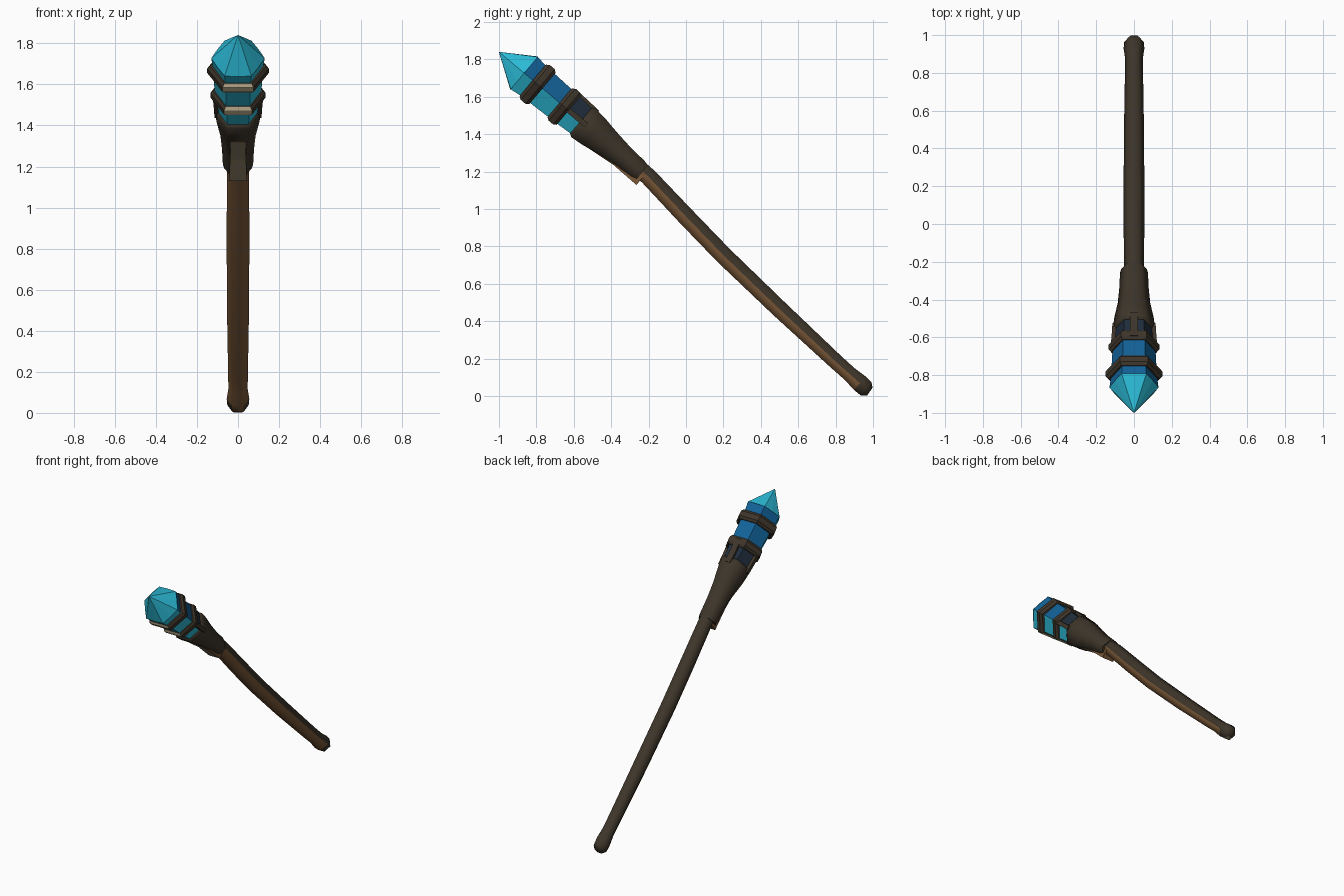
import bpy, bmesh, math
from mathutils import Vector

cube = bpy.data.objects.get("Cube")
if cube:
    bpy.data.objects.remove(cube)


def material(name, r, g, b):
    m = bpy.data.materials.new(name)
    m.use_nodes = True
    m.diffuse_color = (r, g, b, 1)
    bsdf = next(n for n in m.node_tree.nodes if n.type == "BSDF_PRINCIPLED")
    bsdf.inputs["Base Color"].default_value = (r, g, b, 1)
    bsdf.inputs["Roughness"].default_value = 0.7
    return m


MATS = [
    material("dark bark", 0.048, 0.036, 0.023),
    material("warm wood", 0.19, 0.095, 0.038),
    material("pale edge", 0.62, 0.52, 0.33),
    material("worn tan", 0.27, 0.22, 0.13),
    material("crystal cyan", 0.025, 0.5, 0.68),
    material("crystal blue", 0.006, 0.12, 0.31),
    material("crystal navy", 0.014, 0.026, 0.045),
]
BARK, WOOD, PALE, TAN, CYAN, BLUE, NAVY = range(len(MATS))

# Head frame: distances run from the crystal tip down the axis
TIP = Vector((0, -1, 1.84))
AXIS = Vector((0, 0.766, -0.643))
UP = Vector((0, 0.643, 0.766))


def head(d, rx, rv, shift=0.0):
    return TIP + AXIS * d + UP * shift, UP, rx, rv


def loft(name, stations, rule, sides=6, turn=0.0, mid=1.0, smooth=False):
    """Skin rings along an axis; rule(upward normal, segment) gives the colour."""
    bm = bmesh.new()
    rings, colours = [], []
    for centre, up, rx, rv in stations:
        ring = []
        for i in range(sides):
            a = math.tau * i / sides + turn
            k = mid if i % 2 else 1.0
            p = centre + Vector((rx * k * math.cos(a), 0, 0)) + up * (rv * k * math.sin(a))
            ring.append(bm.verts.new(p))
        rings.append(ring)
    segment = {}
    for s in range(len(rings) - 1):
        a, b = rings[s], rings[s + 1]
        for i in range(sides):
            j = (i + 1) % sides
            segment[bm.faces.new((a[i], a[j], b[j], b[i]))] = s
    segment[bm.faces.new(rings[0])] = 0
    segment[bm.faces.new(rings[-1])] = len(rings) - 2
    bmesh.ops.recalc_face_normals(bm, faces=bm.faces[:])
    for f, s in segment.items():
        f.normal_update()
        f.material_index = rule(f.normal.dot(stations[s][1]), s)
    mesh = bpy.data.meshes.new(name)
    bm.to_mesh(mesh)
    bm.free()
    for m in MATS:
        mesh.materials.append(m)
    ob = bpy.data.objects.new(name, mesh)
    bpy.context.collection.objects.link(ob)
    if smooth:
        bpy.ops.object.select_all(action="DESELECT")
        ob.select_set(True)
        bpy.context.view_layer.objects.active = ob
        bpy.ops.object.shade_smooth_by_angle(angle=math.radians(65))
    return ob


# Shaft: gently sagging hexagonal pole with a knob at the foot
path = [(-0.32, 1.28, 0.05), (-0.2, 1.172, 0.053), (0, 0.96, 0.055),
        (0.2, 0.753, 0.055), (0.5, 0.465, 0.053), (0.8, 0.185, 0.048),
        (0.875, 0.118, 0.047), (0.93, 0.068, 0.055), (0.963, 0.038, 0.052),
        (0.983, 0.024, 0.03)]
shaft = []
for i, (y, z, r) in enumerate(path):
    y0, z0, _ = path[max(i - 1, 0)]
    y1, z1, _ = path[min(i + 1, len(path) - 1)]
    shaft.append((Vector((0, y, z)), Vector((0, z0 - z1, y1 - y0)).normalized(), r, r))


def shaft_rule(n, s):
    if s >= 7:
        return TAN if n < -0.6 and s == 8 else WOOD if n < -0.6 else BARK
    return WOOD if n < -0.1 else BARK


loft("shaft", shaft, shaft_rule, smooth=True)

# Sleeve: flared socket that grips the crystal
loft("sleeve", [head(0.57, 0.1, 0.103), head(0.59, 0.112, 0.116),
                head(0.66, 0.104, 0.108), head(0.76, 0.086, 0.088),
                head(0.86, 0.078, 0.072), head(0.97, 0.074, 0.067, -0.004),
                head(1.0, 0.068, 0.062, -0.006)],
     lambda n, s: BARK, smooth=True)

# Tongue: wooden strip under the sleeve, tapering to a point
loft("tongue", [head(0.63, 0.012, 0.02, -0.08), head(0.71, 0.05, 0.05, -0.05),
                head(0.86, 0.055, 0.05, -0.034), head(1.02, 0.062, 0.05, -0.037)],
     lambda n, s: TAN if n < -0.6 and s > 0 else WOOD, sides=4, turn=math.pi / 4)

# Crystal body: hexagonal prism, deeper in colour on the upper side
loft("crystal_body", [head(0.175, 0.13, 0.13), head(0.25, 0.122, 0.12),
                      head(0.45, 0.113, 0.111), head(0.6, 0.1, 0.1)],
     lambda n, s: CYAN if n < 0.1 else NAVY if s == 2 else BLUE)

# Crystal point: faceted cone whose flats fold along their middles
loft("crystal_point", [head(0.0, 0.0005, 0.0005), head(0.176, 0.13, 0.13)],
     lambda n, s: CYAN, sides=12, mid=0.89)


# Bands: bevelled hexagonal collars with pale undersides
def band(name, d, half, rx, rv):
    k = 0.9
    loft(name, [head(d - half, rx * k, rv * k), head(d - half * 0.5, rx, rv),
                head(d + half * 0.5, rx, rv), head(d + half, rx * k, rv * k)],
         lambda n, s: PALE if n < -0.6 else BARK)


band("upper_band", 0.27, 0.034, 0.15, 0.14)
band("lower_band", 0.455, 0.032, 0.135, 0.128)

# Straps joining the sleeve to the lower band
for name, angle in (("top_strap", 90), ("left_strap", 0), ("right_strap", 180)):
    c, s = math.cos(math.radians(angle)), math.sin(math.radians(angle))
    strap = []
    for d, r in ((0.44, 0.11), (0.53, 0.104), (0.61, 0.1)):
        r *= 0.9 if s > 0.5 else 1.0
        centre, up, rx, rv = head(d, 0.03 if s > 0.5 else 0.02, 0.02, r * s)
        strap.append((centre + Vector((r * c, 0, 0)), up, rx, rv))
    loft(name, strap, lambda n, s: BARK, sides=4, turn=math.pi / 4)
